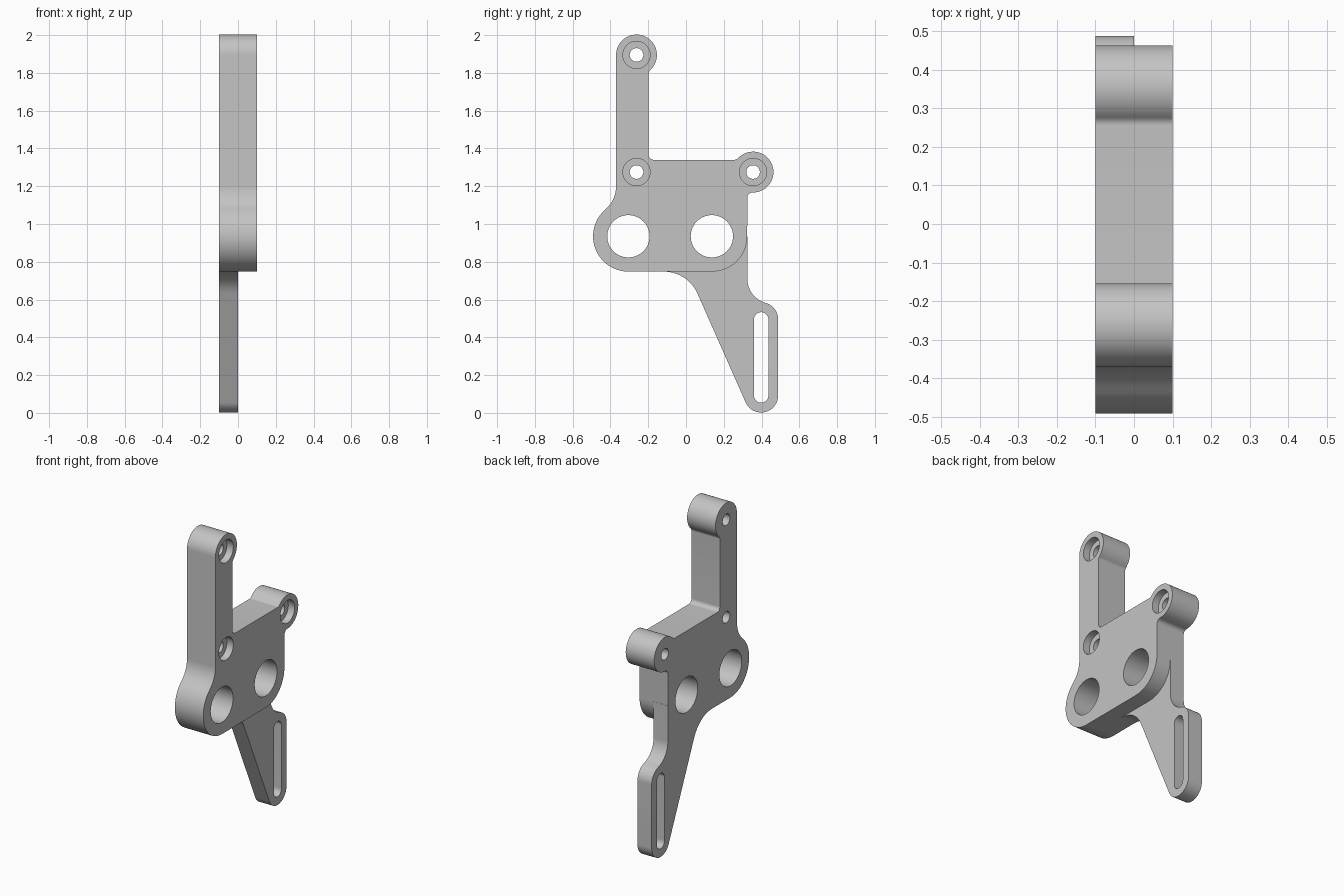
import bpy, bmesh
from math import cos, sin, radians, ceil

cube = bpy.data.objects.get("Cube")
if cube:
    bpy.data.objects.remove(cube, do_unlink=True)

grey = bpy.data.materials.new("plain_grey")
grey.use_nodes = True
grey.diffuse_color = (0.55, 0.55, 0.55, 1)
grey.node_tree.nodes["Principled BSDF"].inputs["Base Color"].default_value = (0.55, 0.55, 0.55, 1)

BACK, MID, FRONT = -0.1, 0.0, 0.1


def arc(center, r, a0, a1):
    """Points of an arc in the side plane (y, z), angles in degrees."""
    n = max(4, ceil(abs(a1 - a0) / 5))
    angles = [radians(a0 + (a1 - a0) * i / n) for i in range(n + 1)]
    return [(center[0] + r * cos(a), center[1] + r * sin(a)) for a in angles]


def prism(name, outline, x0, x1):
    """Extrude a side outline from x0 to x1."""
    pts = []
    for p in outline:
        if not pts or abs(p[0] - pts[-1][0]) + abs(p[1] - pts[-1][1]) > 0.001:
            pts.append(p)
    bm = bmesh.new()
    face = bm.faces.new([bm.verts.new((x0, y, z)) for y, z in pts])
    new = bmesh.ops.extrude_face_region(bm, geom=[face])["geom"]
    bmesh.ops.translate(bm, vec=(x1 - x0, 0, 0),
                        verts=[v for v in new if isinstance(v, bmesh.types.BMVert)])
    bmesh.ops.recalc_face_normals(bm, faces=bm.faces)
    mesh = bpy.data.meshes.new(name)
    bm.to_mesh(mesh)
    bm.free()
    mesh.materials.append(grey)
    ob = bpy.data.objects.new(name, mesh)
    bpy.context.collection.objects.link(ob)
    return ob


def combine(target, tool, operation):
    """Apply a boolean and discard the helper object."""
    tool.hide_render = True
    mod = target.modifiers.new(operation.lower(), "BOOLEAN")
    mod.operation, mod.solver, mod.object = operation, "EXACT", tool
    bpy.context.view_layer.objects.active = target
    bpy.ops.object.modifier_apply(modifier=mod.name)
    bpy.data.objects.remove(tool, do_unlink=True)


# Shared centres
left_bore, right_bore = (-0.305, 0.935), (0.137, 0.935)
top_boss, side_boss, inner_screw = (-0.262, 1.895), (0.355, 1.275), (-0.262, 1.275)
slot_low, slot_high = (0.398, 0.092), (0.398, 0.495)
LOBE, BOSS, FILLET, SLOT_RIM, SLOT = 0.187, 0.108, 0.027, 0.09, 0.038

# Thick body with upright arm and two bosses
body_outline = (
    arc(left_bore, LOBE, 130.4, 270)
    + arc(right_bore, LOBE, 270, 360)
    + arc((0.352, 1.14), FILLET, 180, 90)
    + arc(side_boss, BOSS, -90, 137)
    + arc((0.256, 1.367), FILLET, -43, -90)
    + arc((-0.171, 1.367), FILLET, 270, 180)
    + arc((-0.171, 1.795), FILLET, 180, 132.4)
    + arc(top_boss, BOSS, -47.6, 180)
    + arc((-0.53, 1.2), 0.16, 0, -49.6)[:-1]
)
bracket = prism("bracket", body_outline, BACK, FRONT)

# Thin slotted leg, flush with the back
leg_outline = (
    arc((-0.117, 0.554), 0.194, 90, 23.8)
    + arc(slot_low, SLOT_RIM, 203.8, 360)
    + arc(slot_high, SLOT_RIM, 0, 74.4)
    + arc((0.458, 0.71), 0.133, 254.4, 180)
    + [(0.325, 0.935), (-0.117, 0.935)]
)
combine(bracket, prism("slotted_leg", leg_outline, BACK, MID), "UNION")

# Large bores
for c in (left_bore, right_bore):
    combine(bracket, prism("bore_cutter", arc(c, 0.112, 0, 360)[:-1], -0.2, 0.2), "DIFFERENCE")

# Screw holes with counterbores
for c in (top_boss, side_boss, inner_screw):
    combine(bracket, prism("screw_cutter", arc(c, 0.036, 0, 360)[:-1], -0.2, 0.2), "DIFFERENCE")
    combine(bracket, prism("counterbore_cutter", arc(c, 0.072, 0, 360)[:-1], 0.055, 0.2), "DIFFERENCE")

# Adjustment slot
slot_outline = arc(slot_low, SLOT, 180, 360) + arc(slot_high, SLOT, 0, 180)
combine(bracket, prism("slot_cutter", slot_outline, -0.2, 0.2), "DIFFERENCE")

# Smooth curved walls, keep edges crisp
bpy.ops.object.select_all(action="DESELECT")
bracket.select_set(True)
bpy.context.view_layer.objects.active = bracket
bpy.ops.object.shade_smooth_by_angle(angle=radians(30))
